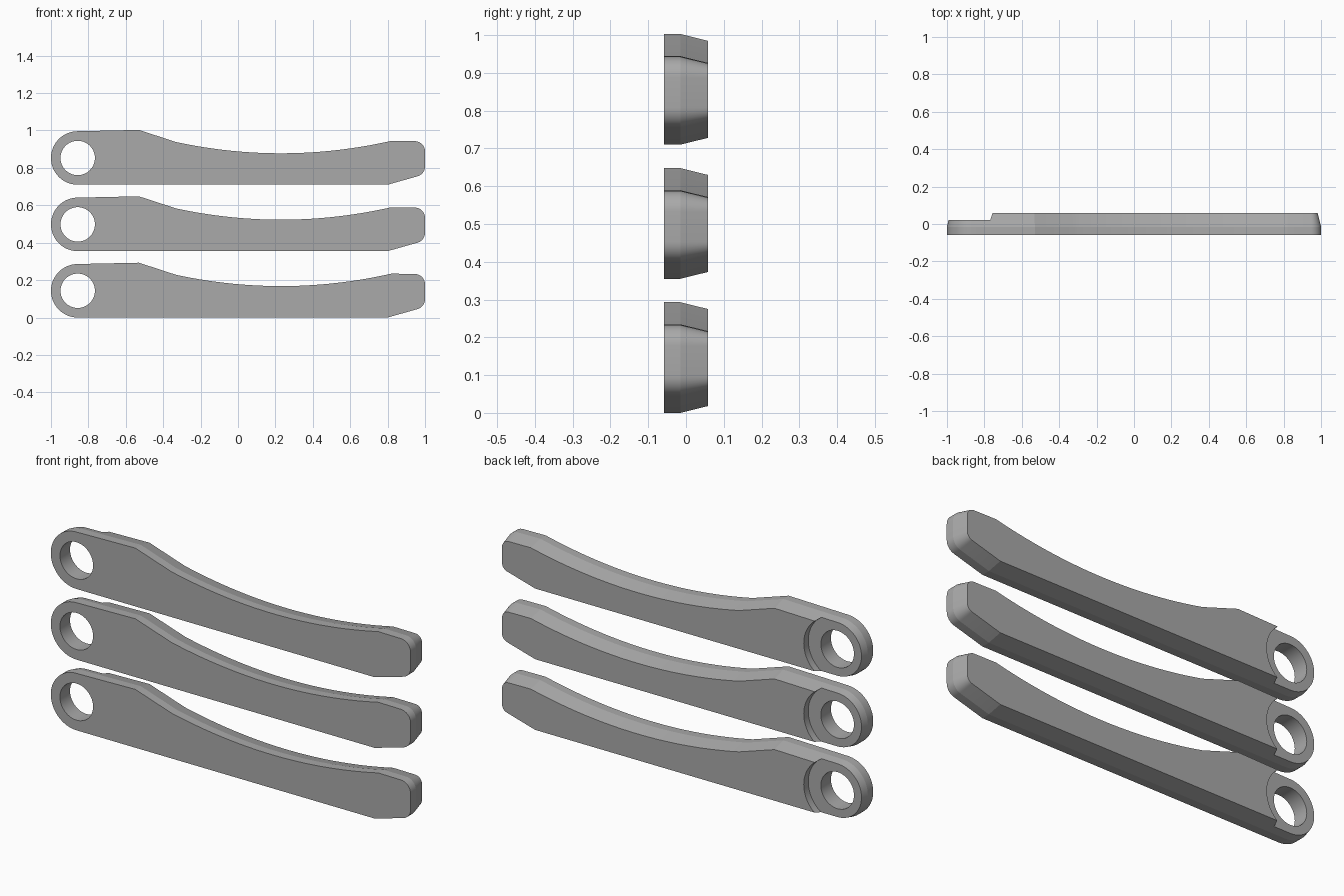
import bpy, bmesh, math
from mathutils import Vector

cube = bpy.data.objects.get("Cube")
if cube:
    bpy.data.objects.remove(cube, do_unlink=True)

grey = bpy.data.materials.new("plain grey")
grey.use_nodes = True
colour = (0.4, 0.4, 0.4, 1)
grey.diffuse_color = colour
grey.node_tree.nodes["Principled BSDF"].inputs["Base Color"].default_value = colour

FRONT, BEVEL_START, BACK = -0.058, -0.015, 0.058
INSET, SPACING = 0.018, 0.355
EYE = Vector((-0.857, 0.143))


def arc(centre, radius, start, end, steps):
    points = []
    for i in range(steps + 1):
        a = math.radians(start + (end - start) * i / steps)
        points.append(Vector(centre) + radius * Vector((math.cos(a), math.sin(a))))
    return points


def lever_outline():
    """Side profile in x and z, counter-clockwise from the lower edge."""
    pts = [Vector((0.80, 0))]
    pts += arc((0.945, 0.098), 0.055, -72, 0, 8)
    pts += arc((0.945, 0.178), 0.055, 0, 90, 10)
    for i in range(29):                       # hollow finger grip
        x = 0.82 - 1.15 * i / 28
        pts.append(Vector((x, 0.168 + 0.191 * (x - 0.23) ** 2)))
    pts.append(Vector((-0.53, 0.293)))
    pts += arc(EYE, 0.143, 90, 270, 36)
    return pts


def inset_outline(pts, distance):
    """Move every side of the outline inward by the same distance."""
    result = []
    for i, p in enumerate(pts):
        a = (p - pts[i - 1]).normalized()
        b = (pts[(i + 1) % len(pts)] - p).normalized()
        na, nb = Vector((-a.y, a.x)), Vector((-b.y, b.x))
        result.append(p + (na + nb) * distance / (1 + na.dot(nb)))
    return result


def cutter(name, radius, y0, y1, z):
    bpy.ops.mesh.primitive_cylinder_add(
        vertices=64, radius=radius, depth=y1 - y0,
        location=(EYE.x, (y0 + y1) / 2, EYE.y + z), rotation=(math.pi / 2, 0, 0))
    obj = bpy.context.object
    obj.name = name
    obj.hide_render = True
    return obj


def make_lever(name, z):
    # Prism with a straight front half and a tapered back half
    outline = lever_outline()
    layers = [(FRONT, outline), (BEVEL_START, outline),
              (BACK, inset_outline(outline, INSET))]
    bm = bmesh.new()
    loops = [[bm.verts.new((p.x, y, p.y + z)) for p in pts] for y, pts in layers]
    bm.faces.new(loops[0])
    bm.faces.new(loops[-1][::-1])
    n = len(outline)
    for lower, upper in zip(loops, loops[1:]):
        for i in range(n):
            j = (i + 1) % n
            bm.faces.new((lower[i], upper[i], upper[j], lower[j]))
    bmesh.ops.recalc_face_normals(bm, faces=bm.faces)
    mesh = bpy.data.meshes.new(name)
    bm.to_mesh(mesh)
    bm.free()
    mesh.materials.append(grey)
    lever = bpy.data.objects.new(name, mesh)
    bpy.context.collection.objects.link(lever)

    # Pivot hole and the round recess behind it
    cutters = [cutter("hole_cutter", 0.092, -0.2, 0.2, z),
               cutter("recess_cutter", 0.162, 0.022, 0.2, z)]
    for c in cutters:
        c.data.materials.append(grey)
        mod = lever.modifiers.new(c.name, "BOOLEAN")
        mod.operation, mod.solver, mod.object = "DIFFERENCE", "EXACT", c
    bpy.ops.object.select_all(action="DESELECT")
    lever.select_set(True)
    bpy.context.view_layer.objects.active = lever
    for c in cutters:
        bpy.ops.object.modifier_apply(modifier=c.name)
        bpy.data.objects.remove(c, do_unlink=True)
    bpy.ops.object.shade_smooth_by_angle(angle=math.radians(12))


for index, label in enumerate(("lower", "middle", "upper")):
    make_lever(label + "_lever", index * SPACING)
